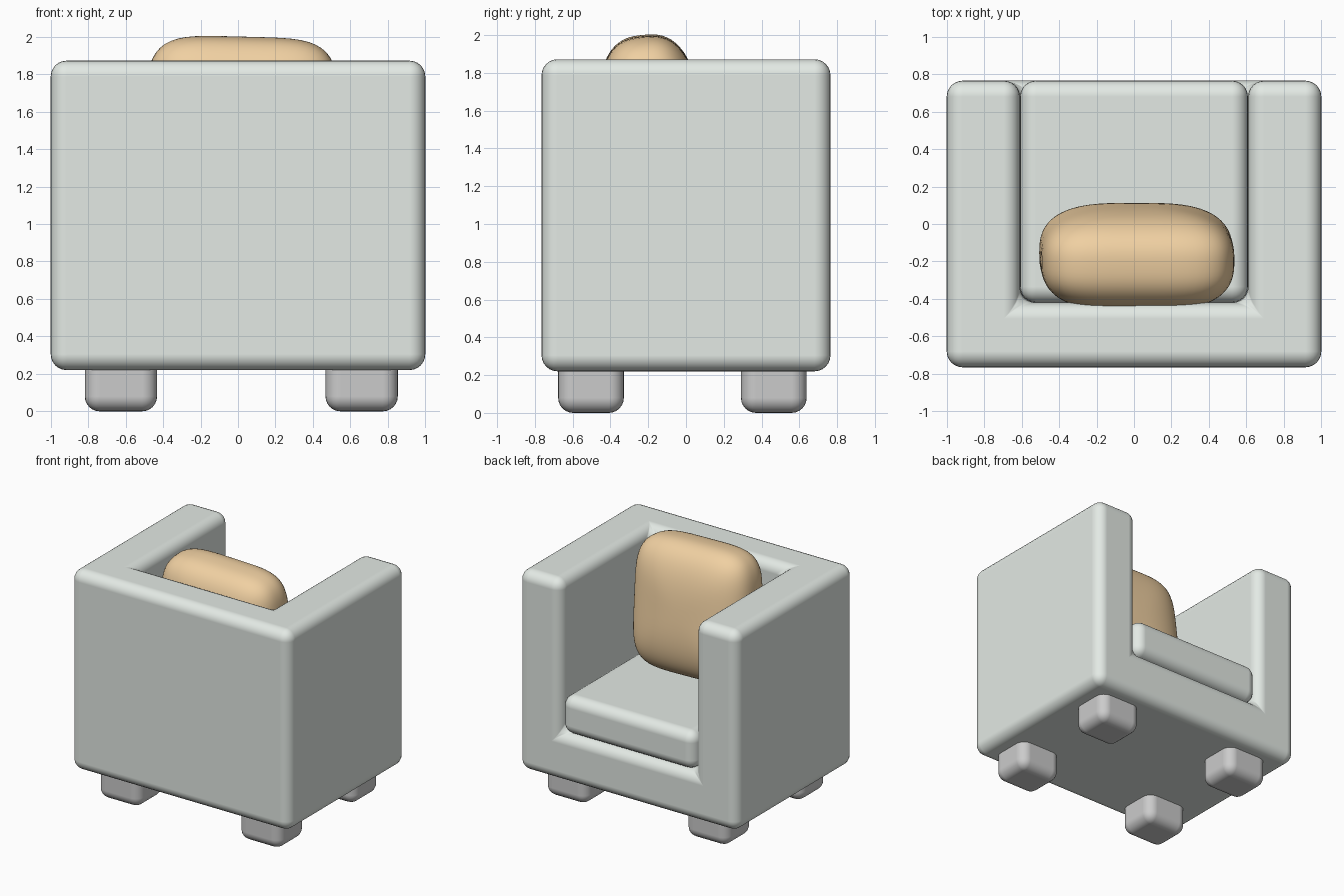
import bpy, bmesh
from math import radians
from mathutils import Matrix, Vector

if "Cube" in bpy.data.objects:
    bpy.data.objects.remove(bpy.data.objects["Cube"])


def material(name, rgb):
    m = bpy.data.materials.new(name)
    m.diffuse_color = (*rgb, 1)
    m.use_nodes = True
    m.node_tree.nodes["Principled BSDF"].inputs["Base Color"].default_value = m.diffuse_color
    return m


fabric = material("pale_fabric", (0.77, 0.82, 0.78))
orange = material("orange_fabric", (0.87, 0.63, 0.36))


def add_object(name, bm, mat=None):
    bmesh.ops.recalc_face_normals(bm, faces=bm.faces)
    for f in bm.faces:
        f.smooth = True
    me = bpy.data.meshes.new(name)
    bm.to_mesh(me)
    bm.free()
    ob = bpy.data.objects.new(name, me)
    bpy.context.collection.objects.link(ob)
    if mat:
        me.materials.append(mat)
    return ob


def box(name, lo, hi, mat=None):
    lo, hi = Vector(lo), Vector(hi)
    bm = bmesh.new()
    bmesh.ops.create_cube(bm, size=1, matrix=Matrix.Translation((lo + hi) / 2)
                          @ Matrix.Diagonal((*(hi - lo), 1)))
    return add_object(name, bm, mat)


def round_edges(ob, width, segments=6):
    b = ob.modifiers.new("rounding", 'BEVEL')
    b.width, b.segments = width, segments
    b.limit_method = 'ANGLE'
    b.harden_normals = True


# Chair shell: base, back and arms in one block, open towards +y
shell = box("chair_shell", (-1, -0.765, 0.22), (1, 0.765, 1.872), fabric)
cutter = box("seat_cutter", (-0.61, -0.42, 0.62), (0.61, 1.2, 2.4))
cutter.hide_render = True
cut = shell.modifiers.new("seat_opening", 'BOOLEAN')
cut.operation, cut.object, cut.solver = 'DIFFERENCE', cutter, 'EXACT'
bpy.context.view_layer.objects.active = shell
bpy.ops.object.modifier_apply(modifier=cut.name)
bpy.data.objects.remove(cutter)
round_edges(shell, 0.085)

# Seat cushion
seat = box("seat_cushion", (-0.608, -0.42, 0.62), (0.608, 0.765, 0.935), fabric)
round_edges(seat, 0.085)

# Four block feet
for side, x in (("left", -0.625), ("right", 0.66)):
    for end, y in (("front", -0.503), ("back", 0.465)):
        foot = box(f"{end}_{side}_foot", (x - 0.193, y - 0.174, 0), (x + 0.193, y + 0.174, 0.32))
        round_edges(foot, 0.08)

# Back pillow: a puffed, rounded block leaning on the back
bm = bmesh.new()
bmesh.ops.create_cube(bm, size=2)
bmesh.ops.subdivide_edges(bm, edges=bm.edges[:], cuts=19, use_grid_fill=True)
for v in bm.verts:
    x, y, z = map(abs, v.co)
    v.co *= ((x**4.7 + z**4.7) ** (2.7 / 4.7) + y**2.7) ** (-1 / 2.7)
bm.transform(Matrix.Translation((0.015, -0.175, 1.465))
             @ Matrix.Rotation(radians(1.5), 4, 'Y')
             @ Matrix.Rotation(radians(6), 4, 'X')
             @ Matrix.Diagonal((0.517, 0.275, 0.535, 1)))
add_object("back_pillow", bm, orange)
